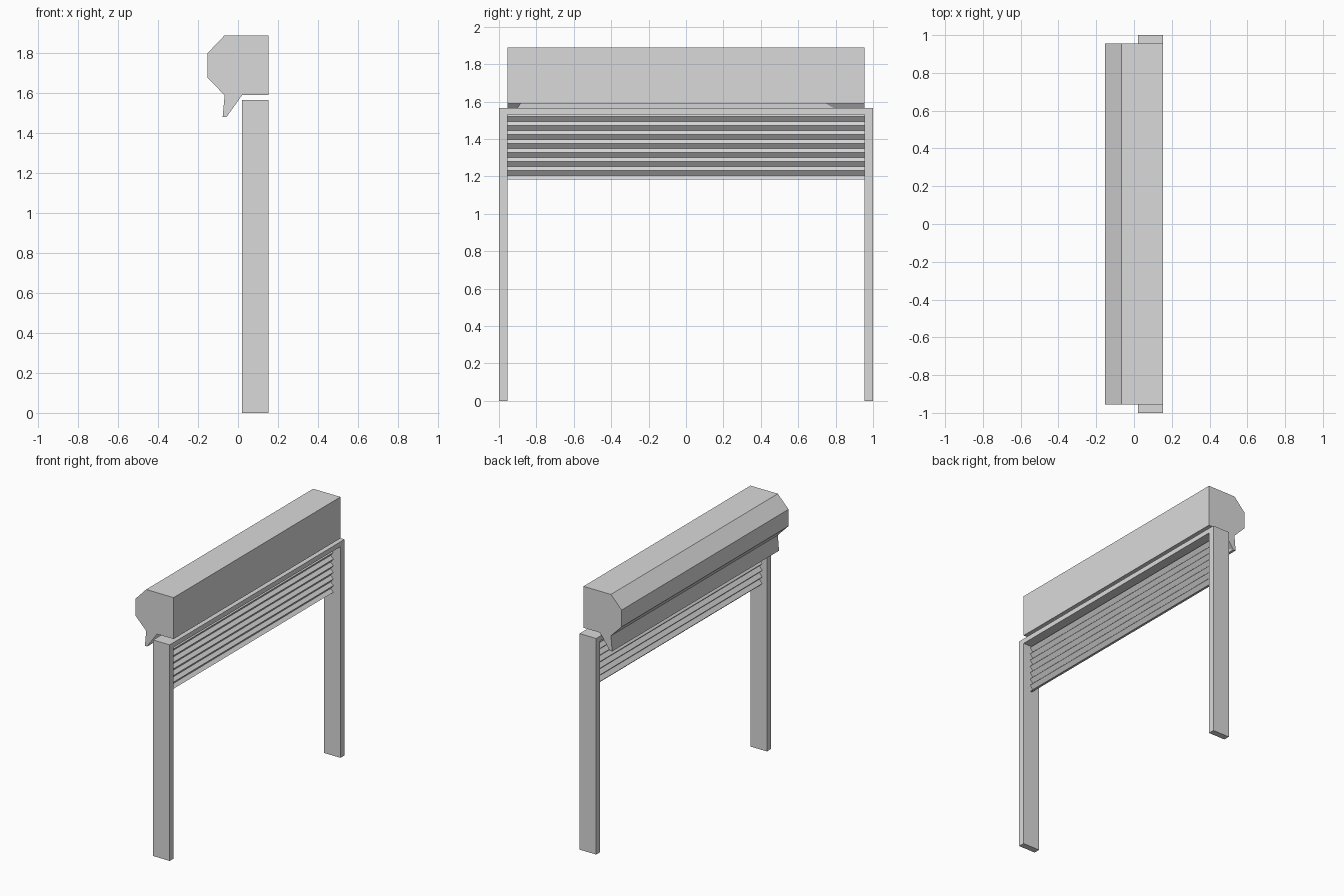
import bpy
import bmesh
from mathutils import Vector

cube = bpy.data.objects.get("Cube")
if cube:
    bpy.data.objects.remove(cube, do_unlink=True)

# One plain grey for the whole model
grey = bpy.data.materials.new("light_grey")
grey.use_nodes = True
colour = (0.7, 0.7, 0.7, 1)
grey.diffuse_color = colour
grey.node_tree.nodes["Principled BSDF"].inputs["Base Color"].default_value = colour


def finish(name, bm):
    bmesh.ops.recalc_face_normals(bm, faces=bm.faces)
    mesh = bpy.data.meshes.new(name)
    bm.to_mesh(mesh)
    bm.free()
    mesh.materials.append(grey)
    bpy.context.collection.objects.link(bpy.data.objects.new(name, mesh))


def prism(name, points, start, sweep):
    """Extrude a closed outline of 3D points along the sweep vector."""
    bm = bmesh.new()
    face = bm.faces.new([bm.verts.new(Vector(p) + Vector(start)) for p in points])
    made = bmesh.ops.extrude_face_region(bm, geom=[face], use_keep_orig=True)
    moved = [v for v in made["geom"] if isinstance(v, bmesh.types.BMVert)]
    bmesh.ops.translate(bm, verts=moved, vec=sweep)
    finish(name, bm)


def side_prism(name, outline, half):
    prism(name, [(x, 0, z) for x, z in outline], (0, -half, 0), (0, 2 * half, 0))


INNER = 0.955      # half width of the opening
TOP = 1.565        # top of the frame
LINTEL = 1.53      # underside of the top bar

# Door frame: two posts joined by a thin top bar
frame = [(-1, 0), (-INNER, 0), (-INNER, LINTEL), (INNER, LINTEL),
         (INNER, 0), (1, 0), (1, TOP), (-1, TOP)]
prism("door_frame", [(0, y, z) for y, z in frame], (0.02, 0, 0), (0.133, 0, 0))

# Roller housing with a hanging lip along its back
BASE = 1.59
side_prism("roller_housing", [
    (0.153, 1.89), (-0.067, 1.89), (-0.153, 1.80), (-0.153, 1.678),
    (-0.067, BASE), (-0.077, 1.48), (-0.058, 1.48), (-0.05, BASE),
    (0.153, BASE)], INNER)

# Corner gussets bracing the lip at both ends
for name, side, reach in (("right_gusset", -1, 0.07), ("left_gusset", 1, 0.21)):
    bm = bmesh.new()
    end = side * INNER
    for p in ((-0.058, end, 1.48), (0.02, end, BASE), (-0.05, end, BASE),
              (-0.05, end - side * reach, BASE)):
        bm.verts.new(p)
    bmesh.ops.convex_hull(bm, input=bm.verts)
    finish(name, bm)

# Partly lowered shutter: a pleated sheet of slats
front = [(0.084, LINTEL)]
for k in range(8):
    ridge = 1.52 - 0.048 * k
    front.append((0.096, ridge))
    if k < 7:
        front.append((0.074, ridge - 0.027))
back = [(x - 0.016, z) for x, z in reversed(front)]
side_prism("shutter_slats", front + back, INNER)
